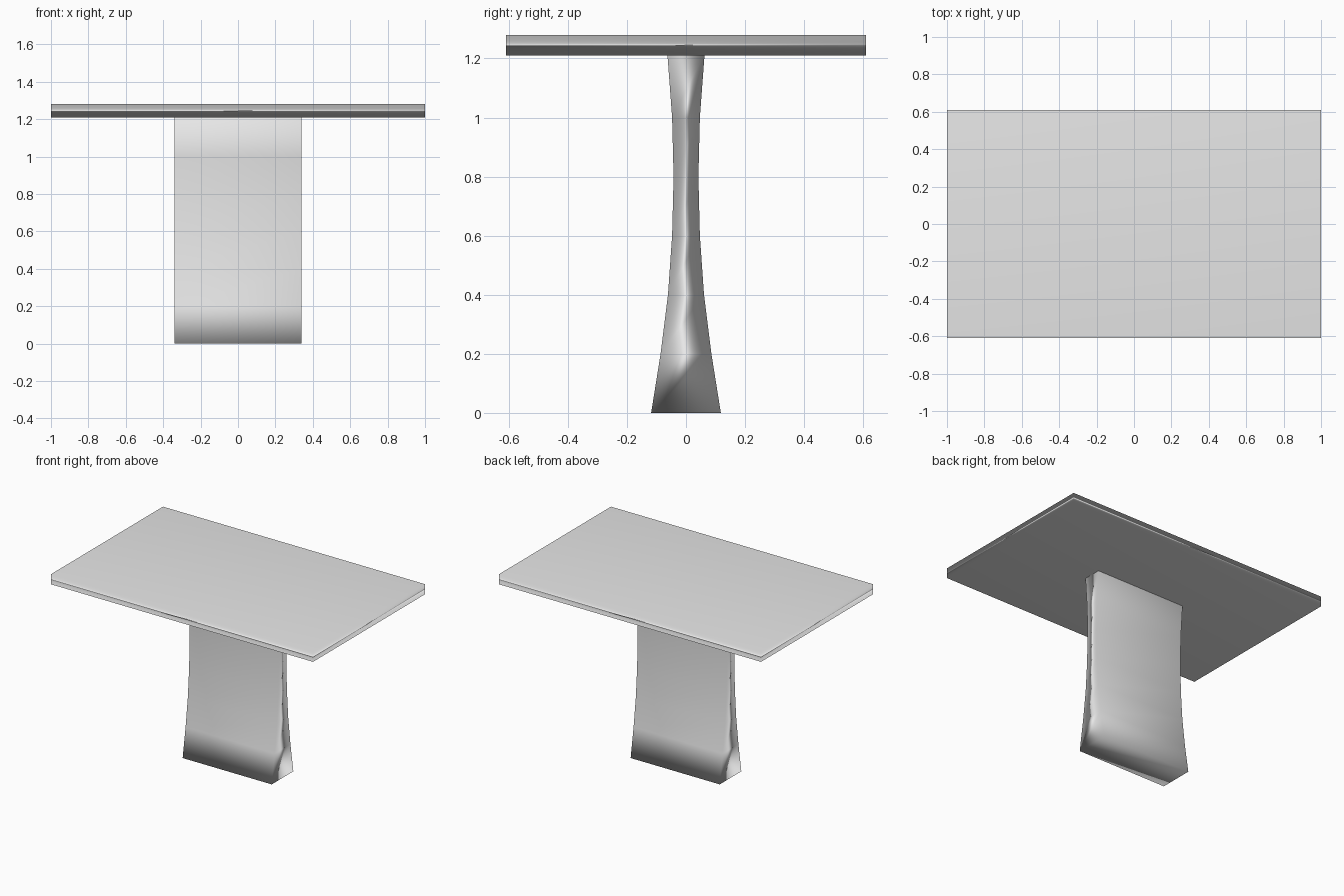
import bpy, bmesh, math

cube = bpy.data.objects.get("Cube")
if cube:
    bpy.data.objects.remove(cube, do_unlink=True)

grey = bpy.data.materials.new("plain grey")
grey.use_nodes = True
colour = (0.8, 0.8, 0.8, 1)
grey.diffuse_color = colour
grey.node_tree.nodes["Principled BSDF"].inputs["Base Color"].default_value = colour


def lofted_block(name, half_x, sections, bevel):
    """Stack rectangular sections (height, half depth) and round the sharp edges."""
    bm = bmesh.new()
    rings = [[bm.verts.new((sx * half_x, sy * d, z))
              for sx, sy in ((-1, -1), (1, -1), (1, 1), (-1, 1))]
             for z, d in sections]
    for low, high in zip(rings, rings[1:]):
        for i in range(4):
            j = (i + 1) % 4
            bm.faces.new((low[i], low[j], high[j], high[i]))
    bm.faces.new(rings[0][::-1])
    bm.faces.new(rings[-1])
    sharp = [e for e in bm.edges if e.calc_face_angle() > math.radians(40)]
    bmesh.ops.bevel(bm, geom=sharp, offset=bevel, segments=2, profile=0.5,
                    affect='EDGES', clamp_overlap=True)
    bmesh.ops.recalc_face_normals(bm, faces=bm.faces)
    for face in bm.faces:
        face.smooth = True
    mesh = bpy.data.meshes.new(name)
    bm.to_mesh(mesh)
    bm.free()
    mesh.materials.append(grey)
    obj = bpy.data.objects.new(name, mesh)
    bpy.context.collection.objects.link(obj)
    # Keep the large flat faces flat while the rounded edges blend
    weighted = obj.modifiers.new("flat face shading", 'WEIGHTED_NORMAL')
    weighted.keep_sharp = True
    return obj


# Flat rectangular top
lofted_block("table_top", 1.0, [(1.21, 0.61), (1.28, 0.61)], 0.016)

# Broad pedestal, waisted in depth and flared at the foot
waist = [(0, 0.118), (0.2, 0.086), (0.4, 0.061), (0.6, 0.047),
         (0.8, 0.042), (1.0, 0.047), (1.215, 0.063)]
lofted_block("pedestal", 0.34, waist, 0.016)
